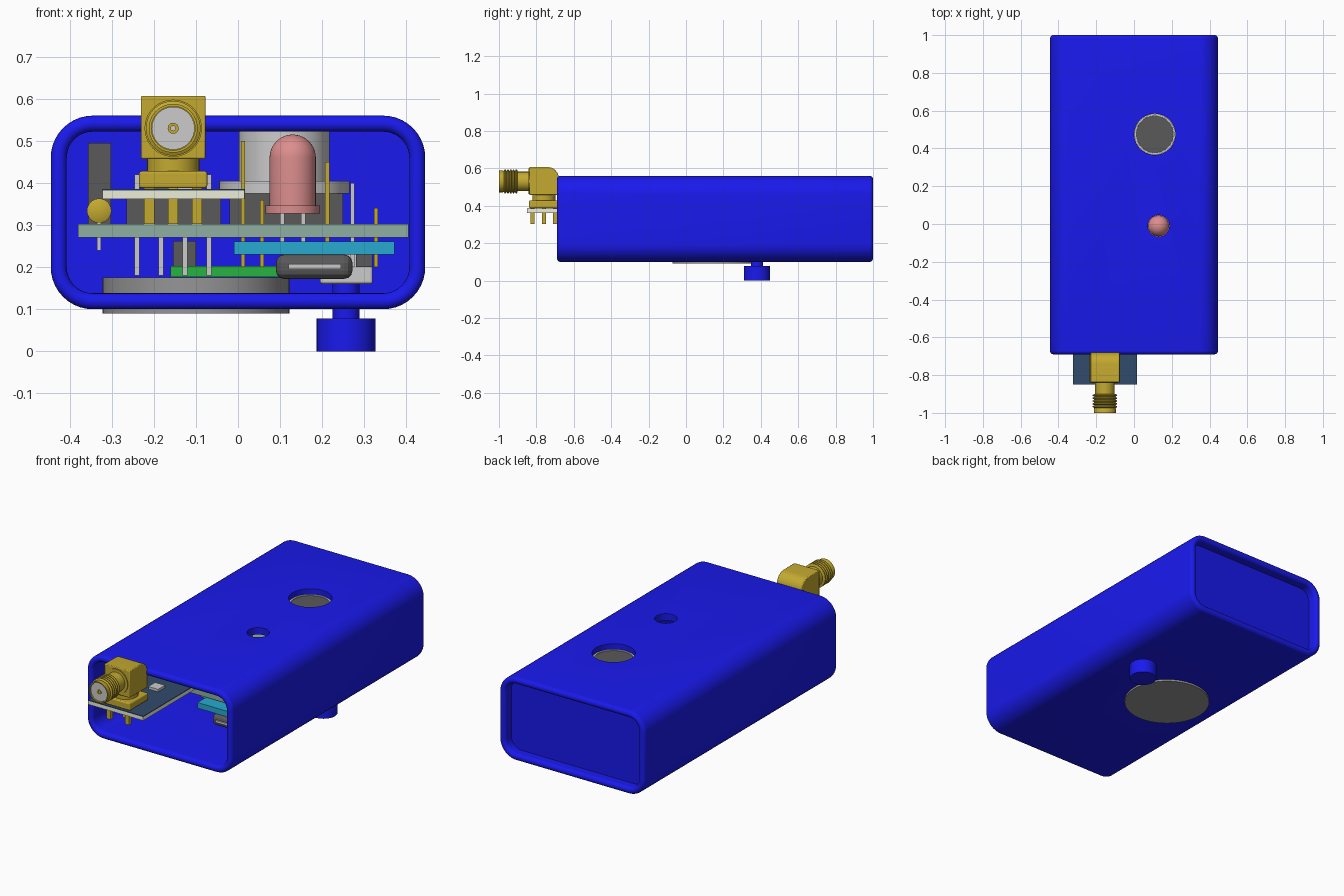
import bpy, bmesh
from math import sin, cos, pi, radians
from mathutils import Matrix

if "Cube" in bpy.data.objects:
    bpy.data.objects.remove(bpy.data.objects["Cube"])

COLORS = dict(blue=(0.01, 0.01, 0.85, 1), gold=(0.55, 0.4, 0.03, 1), cream=(0.85, 0.85, 0.68, 1),
              navy=(0.03, 0.07, 0.15, 1), pcb=(0.28, 0.43, 0.36, 1), teal=(0.02, 0.4, 0.62, 1),
              green=(0.02, 0.45, 0.05, 1), red=(0.72, 0.27, 0.27, 1), black=(0.1, 0.1, 0.1, 1),
              white=(0.85, 0.87, 0.87, 1), steel=(0.3, 0.3, 0.3, 1))
MATS = {}

def finish(name, bm, color, bevel=0):
    bmesh.ops.recalc_face_normals(bm, faces=bm.faces)
    me = bpy.data.meshes.new(name)
    bm.to_mesh(me)
    bm.free()
    ob = bpy.data.objects.new(name, me)
    bpy.context.collection.objects.link(ob)
    if color:
        if color not in MATS:
            MATS[color] = bpy.data.materials.new(color)
            MATS[color].diffuse_color = COLORS[color]
        me.materials.append(MATS[color])
    if bevel:
        m = ob.modifiers.new("bevel", 'BEVEL')
        m.width, m.segments = bevel, 3
    return ob

def smooth(ob):
    bpy.ops.object.select_all(action='DESELECT')
    ob.select_set(True)
    bpy.context.view_layer.objects.active = ob
    bpy.ops.object.shade_smooth_by_angle(angle=radians(35))

def box(name, x, y, z, color=None, bevel=0):
    bm = bmesh.new()
    bmesh.ops.create_cube(bm, size=1)
    for v in bm.verts:
        for i, (a, b) in enumerate((x, y, z)):
            v.co[i] = a + (v.co[i] + 0.5) * (b - a)
    return finish(name, bm, color, bevel)

def loft(bm, rings):
    rings = [[bm.verts.new(p) for p in r] for r in rings]
    n = len(rings[0])
    for a, b in zip(rings, rings[1:]):
        for i in range(n):
            bm.faces.new((a[i], a[(i + 1) % n], b[(i + 1) % n], b[i]))
    bm.faces.new(rings[0])
    bm.faces.new(rings[-1])

def lathe(name, profile, loc, color=None, axis='Z', n=40):
    """Turned part from (radius, height) pairs; axis Y points its height to the front."""
    bm = bmesh.new()
    loft(bm, [[(r * cos(2 * pi * i / n), r * sin(2 * pi * i / n), h) for i in range(n)] for r, h in profile])
    if axis == 'Y':
        bm.transform(Matrix.Rotation(pi / 2, 4, 'X'))
    bm.transform(Matrix.Translation(loc))
    ob = finish(name, bm, color)
    smooth(ob)
    return ob

def cyl(name, x, y, r, z0, z1, color=None, n=40):
    return lathe(name, [(r, z0), (r, z1)], (x, y, 0), color, n=n)

# Case: a rounded rectangle swept through lip, outer wall and cavity
def section(inset, y):
    r, pts = 0.1 - inset, []
    for k, (sx, sz) in enumerate(((1, 1), (-1, 1), (-1, -1), (1, -1))):
        for i in range(11):
            a = pi / 2 * (k + i / 10)
            pts.append((sx * 0.345 + r * cos(a), y, 0.33 + sz * 0.13 + r * sin(a)))
    return pts

lip = [(0.019 - 0.019 * cos(pi * i / 10), 0.019 * sin(pi * i / 10)) for i in range(11)]
path = [(0.038, 0.945)] + [(d, 0.981 + o) for d, o in reversed(lip)] \
     + [(d, -0.671 - o) for d, o in lip] + [(0.038, 0.905)]
bm = bmesh.new()
loft(bm, [section(d, y) for d, y in path])
case = finish("case", bm, "blue")
cutters = [cyl("cut_sensor", 0.11, 0.475, 0.109, 0.45, 0.7, n=64), cyl("cut_led", 0.13, -0.01, 0.057, 0.45, 0.7),
           cyl("cut_disc", -0.1, 0.15, 0.2225, 0, 0.2, n=64), cyl("cut_knob", 0.257, 0.38, 0.036, 0, 0.2)]
for c in cutters:
    m = case.modifiers.new("hole", 'BOOLEAN')
    m.operation, m.object, m.solver = 'DIFFERENCE', c, 'EXACT'
bpy.context.view_layer.objects.active = case
for m in list(case.modifiers):
    bpy.ops.object.modifier_apply(modifier=m.name)
for c in cutters:
    bpy.data.objects.remove(c)
smooth(case)

# Underside: round cell and knob with stem
cyl("round_cell", -0.1, 0.15, 0.222, 0.09, 0.175, "steel", 64)
lathe("knob", [(0.07, 0), (0.07, 0.078), (0.032, 0.078), (0.032, 0.19)], (0.257, 0.38, 0), "blue")
box("potentiometer", (0.195, 0.32), (0.31, 0.45), (0.16, 0.23), None, 0.006)

# Circuit boards
box("main_board", (-0.38, 0.405), (-0.28, 0.9), (0.27, 0.302), "pcb")
box("charger_board", (-0.01, 0.372), (-0.34, 0.26), (0.23, 0.261), "teal")
box("small_board", (-0.16, 0.22), (0.3, 0.75), (0.176, 0.203), "green")
box("radio_board", (-0.322, 0.015), (-0.85, 0.02), (0.362, 0.382), "cream")
box("radio_board_top", (-0.322, 0.015), (-0.85, 0.02), (0.382, 0.386), "navy")
box("radio_chip", (-0.2, -0.11), (-0.4, -0.31), (0.386, 0.402), "black")
box("radio_shield_chip", (-0.15, -0.09), (-0.57, -0.51), (0.386, 0.4))

# Header socket and pins under the radio board
box("header_socket", (-0.265, -0.04), (-0.12, 0.0), (0.302, 0.362), "black")
for i in range(4):
    for y in (-0.09, -0.03):
        x = -0.24 + 0.057 * i
        box("header_pin", (x - 0.006, x + 0.006), (y - 0.006, y + 0.006), (0.18, 0.42), "white")

# USB socket: metal shell, dark mouth and tongue
box("usb_shell", (0.09, 0.272), (-0.36, -0.2), (0.172, 0.23), "black", 0.02)
box("usb_tongue", (0.12, 0.245), (-0.366, -0.3), (0.195, 0.207), "white")
box("charger_chip", (0.28, 0.32), (-0.1, 0.05), (0.2, 0.23), "black")

# Antenna connector
AX = -0.154
body = box("antenna_body", (-0.231, -0.077), (-0.838, -0.68), (0.457, 0.607), "gold")
bm = bmesh.new()
bm.from_mesh(body.data)
edge = [e for e in bm.edges if all(v.co.z > 0.6 and v.co.y > -0.7 for v in e.verts)]
bmesh.ops.bevel(bm, geom=edge, offset=0.06, segments=6, profile=0.5, affect='EDGES')
bm.to_mesh(body.data)
bm.free()
smooth(body)
m = body.modifiers.new("bevel", 'BEVEL')
m.width, m.segments, m.limit_method = 0.004, 2, 'ANGLE'
barrel = [(0.068, 0.83), (0.068, 0.843), (0.052, 0.843), (0.052, 0.9)]
for i in range(5):
    h = 0.9 + i * 0.015
    barrel += [(0.056, h), (0.065, h + 0.005), (0.065, h + 0.009), (0.056, h + 0.014)]
barrel += [(0.058, 0.978), (0.058, 1.0), (0.052, 1.0), (0.052, 0.985)]
lathe("antenna_barrel", barrel, (AX, 0, 0.53), "gold", 'Y')
lathe("antenna_insulator", [(0.051, 0.97), (0.051, 0.993)], (AX, 0, 0.53), "white", 'Y')
lathe("antenna_contact", [(0.013, 0.98), (0.013, 0.997), (0.006, 0.997), (0.006, 0.985)], (AX, 0, 0.53), "gold", 'Y', 20)
cyl("antenna_neck", AX, -0.76, 0.062, 0.425, 0.46, "gold")
box("antenna_base", (-0.235, -0.073), (-0.84, -0.68), (0.388, 0.428), "gold", 0.006)
for dx, dy in ((0, 0), (1, 1), (1, -1), (-1, 1), (-1, -1)):
    x, y = AX + dx * 0.057, -0.76 + dy * 0.06
    box("antenna_pin", (x - 0.012, x + 0.012), (y - 0.011, y + 0.011), (0.303, 0.39), "gold")

# Indicator light
dome = [(0.055 * cos(i * pi / 20), 0.46 + 0.055 * sin(i * pi / 20)) for i in range(10)]
lathe("led", [(0.065, 0.328), (0.065, 0.347), (0.055, 0.347)] + dome + [(0.002, 0.515)], (0.13, -0.01, 0), "red")
for x in (0.105, 0.155):
    box("led_leg", (x - 0.005, x + 0.005), (-0.015, -0.005), (0.25, 0.33), "white")

# Sensor can with dark mesh face, on its flange
lathe("sensor_can", [(0.155, 0.375), (0.155, 0.405), (0.108, 0.405), (0.108, 0.53), (0.099, 0.53), (0.099, 0.5)],
      (0.11, 0.475, 0), "white", n=64)
cyl("sensor_face", 0.11, 0.475, 0.0985, 0.49, 0.527, "black", 64)
box("sensor_socket", (-0.02, 0.25), (0.4, 0.56), (0.302, 0.375), "black")

# Loose components and wire legs
box("relay_block", (-0.356, -0.302), (0.15, 0.4), (0.302, 0.495), "black")
box("switch_block", (-0.155, -0.1), (0.4, 0.5), (0.203, 0.262), "black")
lathe("capacitor", [(0.015, -0.012), (0.029, -0.006), (0.029, 0.006), (0.015, 0.012)], (-0.33, -0.1, 0.334), "gold", 'Y')
for x, y, z0, z1, c in ((-0.33, -0.1, 0.24, 0.32, "white"), (0.012, 0.1, 0.2, 0.5, "gold"),
                        (0.057, 0.1, 0.2, 0.36, "gold"), (0.212, 0.05, 0.2, 0.45, "gold"),
                        (0.272, 0.2, 0.2, 0.4, "white"), (0.328, 0.2, 0.2, 0.34, "gold")):
    box("wire_leg", (x - 0.005, x + 0.005), (y - 0.005, y + 0.005), (z0, z1), c)

for m in bpy.data.materials:
    if m.users and not m.is_grease_pencil:
        m.use_nodes = True
        m.node_tree.nodes["Principled BSDF"].inputs["Base Color"].default_value = m.diffuse_color
